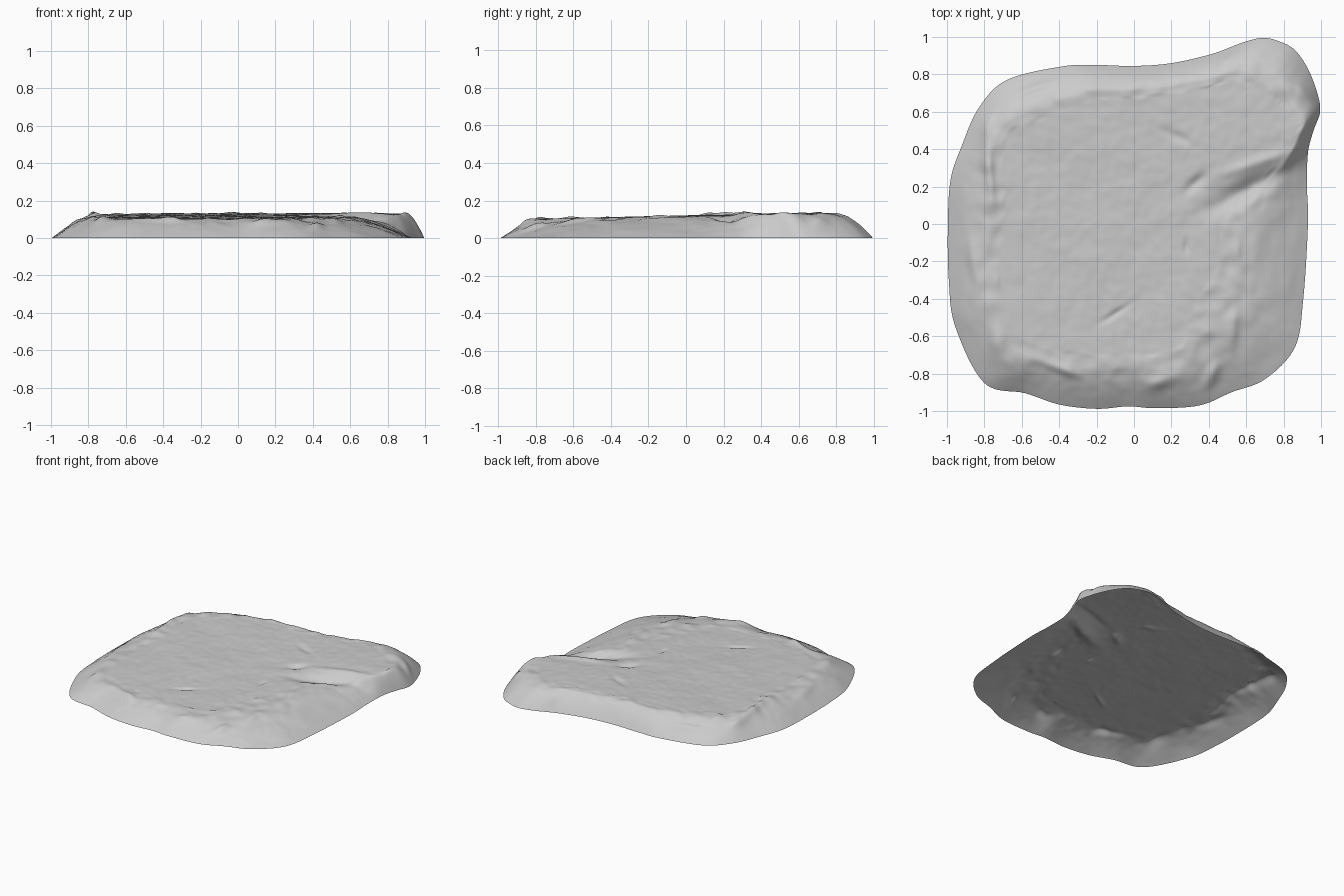
import bpy, bmesh, math
from mathutils import Vector, noise

if "Cube" in bpy.data.objects:
    bpy.data.objects.remove(bpy.data.objects["Cube"])

# Outline of the slab, counter-clockwise: x, y, width of the sloping side
OUTLINE = [
    (.93, 0, .36), (.925, .2, .30), (.93, .38, .14), (.96, .5, .10), (.995, .60, .10),
    (.98, .70, .14), (.93, .83, .18), (.86, .93, .20), (.78, .975, .22), (.69, .995, .22),
    (.58, .97, .20), (.42, .91, .16), (.2, .86, .13), (0, .845, .13), (-.2, .85, .14),
    (-.38, .843, .17), (-.68, .77, .22), (-.83, .62, .16), (-.92, .42, .18), (-.98, .24, .23),
    (-.995, 0, .22), (-.99, -.3, .22), (-.955, -.55, .22), (-.8, -.85, .24), (-.58, -.905, .22),
    (-.4, -.965, .22), (-.2, -.988, .22), (-.03, -.975, .22), (.12, -.985, .22), (.35, -.97, .25),
    (.52, -.90, .34), (.7, -.83, .42), (.86, -.66, .44), (.905, -.4, .38)]

# Ridges and hollows: x, y, direction in degrees, length, breadth, height
BUMPS = [
    (-.775, .3, 95, .20, .025, .018), (-.78, .52, 80, .06, .02, .015),
    (-.86, -.2, 100, .12, .03, .012), (-.73, -.63, 80, .08, .05, .016),
    (-.40, -.77, -20, .10, .025, .018), (.15, -.84, 20, .09, .035, .022),
    (.42, -.80, 70, .07, .03, .022), (.53, -.58, 85, .10, .025, .014),
    (.55, -.15, 90, .07, .025, .012), (-.10, -.48, 33, .08, .014, -.012),
    (.62, .19, 28, .22, .055, -.045), (.33, .22, 40, .07, .03, -.018),
    (.66, .33, 18, .20, .03, .012), (.22, .47, -25, .09, .025, -.010),
    (-.53, .73, 20, .10, .02, .014), (.28, -.12, 85, .04, .012, -.012),
    (.49, .88, 20, .04, .03, .012), (.92, .70, -35, .07, .03, .020)]


def catmull(a, b, c, d, t):
    return 0.5 * (2 * b + (c - a) * t + (2 * a - 5 * b + 4 * c - d) * t * t
                  + (3 * b - a - 3 * c + d) * t ** 3)


def smooth_outline(steps):
    pts = [Vector(p) for p in OUTLINE]
    n = len(pts)
    return [catmull(pts[i - 1], pts[i], pts[(i + 1) % n], pts[(i + 2) % n], k / steps)
            for i in range(n) for k in range(steps)]


def bump_height(x, y):
    total = 0
    for bx, by, deg, length, breadth, h in BUMPS:
        a = math.radians(deg)
        u = ((x - bx) * math.cos(a) + (y - by) * math.sin(a)) / length
        v = ((y - by) * math.cos(a) - (x - bx) * math.sin(a)) / breadth
        if u * u + v * v < 12:
            total += h * math.exp(-u * u - v * v)
    return total


def height(x, y, d, w):
    # Rounded sloping side rising to a gently tilted top
    s = min(d / w, 1)
    side = 1 - (1 - s) ** 1.5
    p = Vector((x, y, 0.3))
    rough = (.005 * noise.noise(p * 3) + .004 * noise.noise(p * 8)
             + .002 * noise.noise(p * 20))
    # Extra lumps gathered around the shoulder
    shoulder = math.exp(-((s - .9) / .3) ** 2) if d < w * 1.3 else 0
    lumps = shoulder * .010 * noise.noise(p * 13)
    fade = min(d / .08, 1)
    return max(0, (.117 + .022 * y) * side + fade * (rough + lumps + bump_height(x, y)))


# Open-bottomed shell: rings from the middle out to the ground edge
bm = bmesh.new()
edge = smooth_outline(10)
RINGS = 80
centre = bm.verts.new((0, 0, height(0, 0, 1, .2)))
previous = None
for r in range(1, RINGS + 1):
    t = (r / RINGS) ** .8
    ring = []
    for e in edge:
        x, y = e.x * t, e.y * t
        d = math.hypot(e.x, e.y) * (1 - t)
        ring.append(bm.verts.new((x, y, height(x, y, d, e.z))))
    for i in range(len(ring)):
        j = (i + 1) % len(ring)
        if previous:
            bm.faces.new((previous[i], ring[i], ring[j], previous[j]))
        else:
            bm.faces.new((centre, ring[i], ring[j]))
    previous = ring

mesh = bpy.data.meshes.new("rock_slab")
bm.to_mesh(mesh)
bm.free()
slab = bpy.data.objects.new("rock_slab", mesh)
bpy.context.collection.objects.link(slab)
for poly in mesh.polygons:
    poly.use_smooth = True
